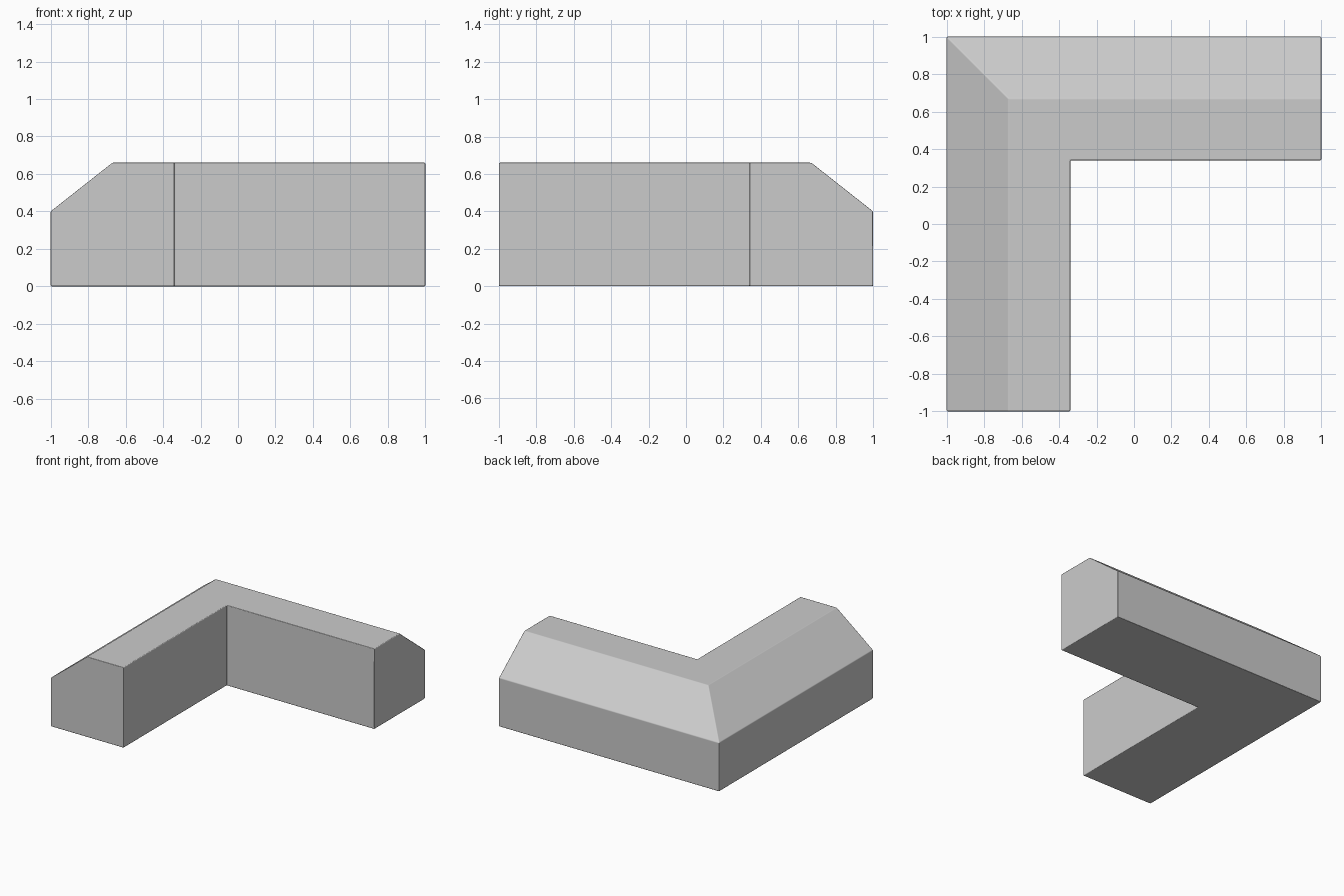
import bpy
import bmesh

if "Cube" in bpy.data.objects:
    bpy.data.objects.remove(bpy.data.objects["Cube"])

# Wall cross-section: (distance inward from the outer face, height)
profile = [(0, 0), (0, 0.4), (0.33, 0.66), (0.66, 0.66), (0.66, 0)]

# Sweep the section along the L: front end, mitred corner, right end
stations = [
    lambda d: (-1 + d, -1),
    lambda d: (-1 + d, 1 - d),
    lambda d: (1, 1 - d),
]

bm = bmesh.new()
rings = [[bm.verts.new((*place(d), z)) for d, z in profile] for place in stations]
n = len(profile)
for a, b in zip(rings, rings[1:]):
    for i in range(n):
        j = (i + 1) % n
        bm.faces.new((a[i], a[j], b[j], b[i]))

# End caps
bm.faces.new(rings[0])
bm.faces.new(rings[-1])
bmesh.ops.recalc_face_normals(bm, faces=bm.faces)

mesh = bpy.data.meshes.new("corner_block")
bm.to_mesh(mesh)
bm.free()
block = bpy.data.objects.new("corner_block", mesh)
bpy.context.collection.objects.link(block)

# Very fine softened edges
bevel = block.modifiers.new("soft_edges", "BEVEL")
bevel.width = 0.006
bevel.segments = 2
bevel.limit_method = "ANGLE"
bevel.angle_limit = 0.4
bevel.harden_normals = True
mesh.shade_smooth()
